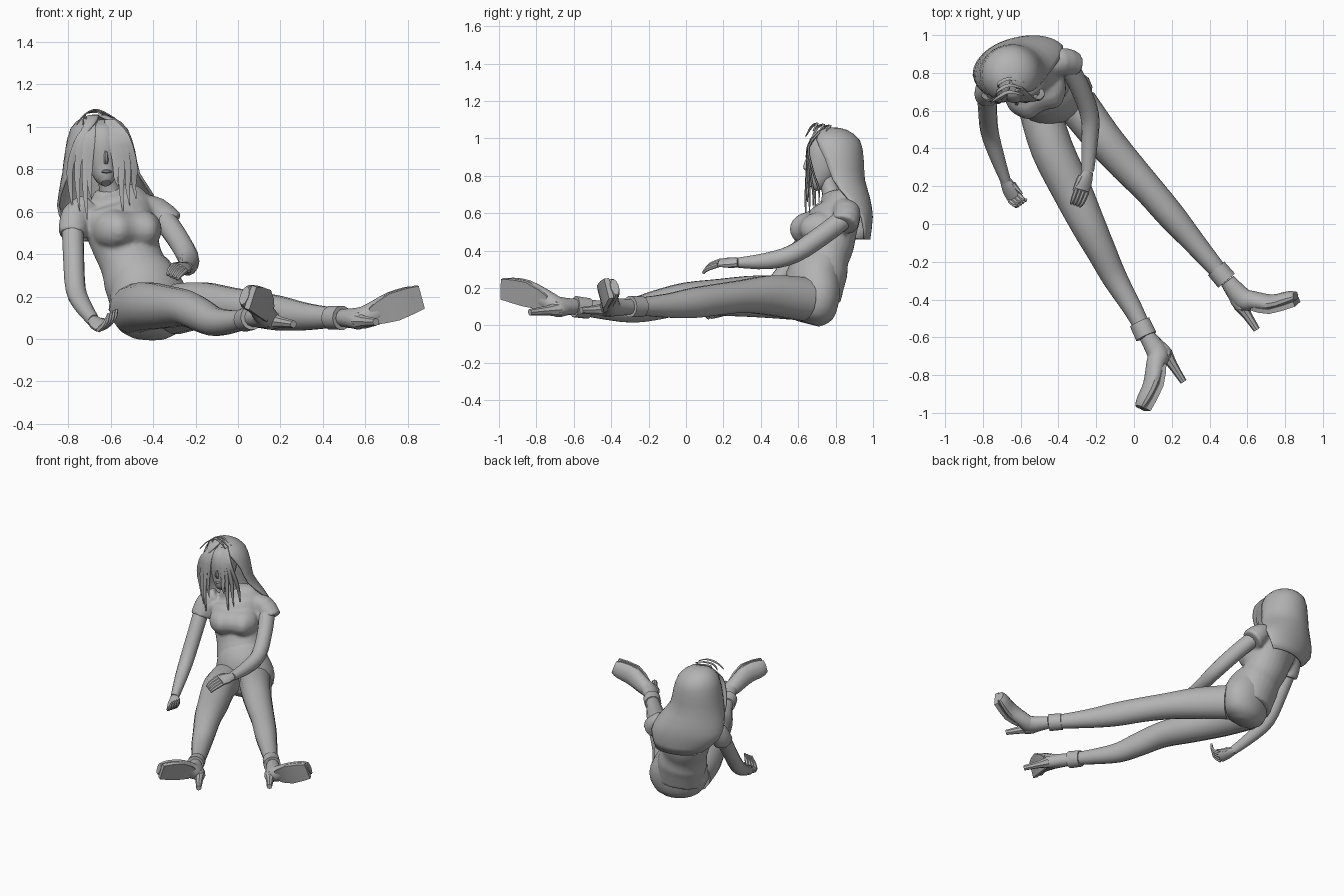
import bpy, math
from mathutils import Vector

cube = bpy.data.objects.get("Cube")
if cube:
    bpy.data.objects.remove(cube, do_unlink=True)

grey = bpy.data.materials.new("plain grey")
grey.use_nodes = True
colour = (0.45, 0.45, 0.45, 1)
grey.diffuse_color = colour
grey.node_tree.nodes["Principled BSDF"].inputs["Base Color"].default_value = colour

LATERAL = Vector((.92, .39, 0))    # towards the figure's left shoulder
FORWARD = Vector((.39, -.92, 0))   # the way the chest faces
UP = Vector((0, 0, 1))


def finish(name, verts, faces, angle=40):
    mesh = bpy.data.meshes.new(name)
    mesh.from_pydata(verts, [], faces)
    mesh.update()
    obj = bpy.data.objects.new(name, mesh)
    bpy.context.collection.objects.link(obj)
    mesh.materials.append(grey)
    bpy.ops.object.select_all(action='DESELECT')
    obj.select_set(True)
    bpy.context.view_layer.objects.active = obj
    bpy.ops.object.mode_set(mode='EDIT')
    bpy.ops.mesh.select_all(action='SELECT')
    bpy.ops.mesh.normals_make_consistent(inside=False)
    bpy.ops.object.mode_set(mode='OBJECT')
    bpy.ops.object.shade_smooth_by_angle(angle=math.radians(angle))
    return obj


def smooth_rows(rows, steps):
    """Catmull-Rom interpolation of rows of numbers."""
    out = []
    for i in range(len(rows) - 1):
        a, b, c, d = (rows[max(0, min(len(rows) - 1, i + k))] for k in (-1, 0, 1, 2))
        for s in range(steps):
            t = s / steps
            out.append([q + t / 2 * (r - p + t * (2*p - 5*q + 4*r - u + t * (3*q - p - 3*r + u)))
                        for p, q, r, u in zip(a, b, c, d)])
    return out + [list(rows[-1])]


def tube(name, rows, side=UP, sides=14, steps=3, angle=40):
    """Loft through rows of x, y, z, radius along side, other radius."""
    rows = smooth_rows(rows, steps)
    centres = [Vector(r[:3]) for r in rows]
    verts, faces = [], []
    for i, row in enumerate(rows):
        tangent = (centres[min(i + 1, len(rows) - 1)] - centres[max(i - 1, 0)]).normalized()
        u = (side - tangent * side.dot(tangent)).normalized()
        v = tangent.cross(u)
        for k in range(sides):
            a = math.tau * (k + .5) / sides
            verts.append(centres[i] + u * row[3] * math.cos(a) + v * row[4] * math.sin(a))
    for i in range(len(rows) - 1):
        for k in range(sides):
            n = (k + 1) % sides
            faces.append((i*sides + k, i*sides + n, (i+1)*sides + n, (i+1)*sides + k))
    faces.append(tuple(range(sides)))
    faces.append(tuple(range(len(verts) - sides, len(verts))))
    return finish(name, verts, faces, angle)


# Hips and legs
tube("hips", [(-.42, .65, .01, .09, .06), (-.42, .66, .055, .165, .12), (-.415, .67, .15, .205, .14),
              (-.44, .68, .26, .175, .14), (-.47, .71, .33, .15, .12)], LATERAL, 18)
tube("right_leg", [(-.50, .61, .14, .115, .11), (-.435, .4, .155, .115, .112), (-.33, .18, .15, .1, .105),
                   (-.245, 0, .145, .085, .092), (-.17, -.15, .11, .08, .078),
                   (-.1, -.29, .08, .067, .066), (0, -.46, .085, .05, .05), (.06, -.58, .1, .042, .042)])
tube("left_leg", [(-.3, .63, .14, .12, .11), (-.17, .46, .16, .11, .1), (-.04, .31, .155, .09, .09),
                  (.08, .18, .14, .085, .08), (.2, .04, .12, .082, .075),
                  (.32, -.1, .105, .065, .06), (.49, -.3, .1, .042, .042)])
tube("right_cuff", [(.03, -.52, .09, .056, .056), (.065, -.595, .1, .058, .058)], steps=1)
tube("left_cuff", [(.435, -.235, .1, .056, .056), (.49, -.3, .1, .058, .058)], steps=1)

# Shirt body, bust and sleeves, fused into one garment
shirt = tube("shirt", [(-.45, .72, .11, .14, .10), (-.465, .71, .26, .168, .148), (-.50, .733, .36, .155, .135),
                       (-.525, .757, .43, .162, .137), (-.55, .775, .52, .178, .133),
                       (-.575, .80, .6, .188, .122), (-.59, .803, .65, .163, .092),
                       (-.605, .79, .69, .095, .067), (-.61, .785, .71, .07, .06)], LATERAL, 24)
bust_rows = []
for along, height, depth in ((-.165, .02, .03), (-.145, .065, .075), (-.085, .095, .13), (0, .09, .115),
                             (.085, .095, .13), (.145, .065, .075), (.165, .02, .03)):
    centre = Vector((-.55, .765, .515)) + FORWARD * .065 + LATERAL * along
    bust_rows.append((*centre, height, depth))
garment = [
    shirt,
    tube("bust", bust_rows, UP, 16),
    tube("left_sleeve", [(-.48, .83, .635, .05, .06), (-.39, .86, .605, .068, .074),
                         (-.325, .845, .535, .08, .074)]),
    tube("right_sleeve", [(-.70, .765, .63, .06, .055), (-.765, .725, .58, .07, .068),
                          (-.78, .675, .49, .068, .067)], LATERAL)]
bpy.ops.object.select_all(action='DESELECT')
for part in garment:
    part.select_set(True)
bpy.context.view_layer.objects.active = shirt
bpy.ops.object.join()
fuse = shirt.modifiers.new("fuse", 'REMESH')
fuse.mode = 'VOXEL'
fuse.voxel_size = .011
fuse.use_smooth_shade = True
soften = shirt.modifiers.new("soften", 'SMOOTH')
soften.iterations = 6

tube("neck", [(-.60, .785, .68, .055, .055), (-.615, .765, .75, .045, .045), (-.63, .75, .82, .05, .05)], LATERAL)

# Arms
tube("left_arm", [(-.37, .87, .59, .055, .055), (-.295, .74, .49, .054, .052), (-.235, .58, .385, .052, .05),
                  (-.235, .44, .345, .046, .044), (-.245, .28, .335, .028, .033)])
tube("right_arm", [(-.78, .7, .55, .052, .052), (-.775, .6, .39, .05, .05), (-.765, .49, .235, .048, .048),
                   (-.73, .37, .155, .041, .041), (-.68, .23, .085, .028, .032)], LATERAL)


def hand(name, wrist, palm, tip, across, thumb_side):
    """Flat palm, four fingers and a thumb between given points."""
    wrist, palm, tip, across = map(Vector, (wrist, palm, tip, across))
    across.normalize()
    tube(name + "_palm", [(*wrist, .03, .026), (*wrist.lerp(palm, .5), .042, .023), (*palm, .042, .016)],
         across, 10)
    for k in range(4):
        root = palm + across * (k - 1.5) * .021
        end = tip + across * (k - 1.5) * .017
        bend = root.lerp(end, .5) + (palm - wrist) * .18
        tube(f"{name}_finger_{k + 1}", [(*root, .013, .013), (*bend, .012, .012), (*end, .007, .007)],
             across, 6)
    base = wrist.lerp(palm, .35) + across * .03 * thumb_side
    tube(name + "_thumb", [(*base, .015, .015), (*(base.lerp(palm, .5) + across * .022 * thumb_side), .013, .013),
                           (*(palm.lerp(tip, .2) + across * .045 * thumb_side), .006, .006)], across, 6)


hand("left_hand", (-.245, .28, .335), (-.275, .18, .335), (-.31, .10, .29), (.85, -.3, -.4), -1)
hand("right_hand", (-.68, .23, .085), (-.635, .14, .055), (-.59, .115, .13), (.7, .5, .4), 1)


def shoe(name, ankle, arch, ball_point, toe, heel_base, heel_tip):
    """Pointed upper with a flat sole and a tall tapering heel."""
    ankle, arch, ball_point, toe, heel_base, heel_tip = map(
        Vector, (ankle, arch, ball_point, toe, heel_base, heel_tip))
    axis = (toe - arch).normalized()
    drop = heel_tip - heel_base
    down = (drop - axis * drop.dot(axis)).normalized()
    across = axis.cross(down)
    back = heel_base.lerp(ankle, .3)
    tube(name + "_upper", [(*ankle, .042, .042), (*back.lerp(arch, .35), .05, .06), (*arch, .056, .05),
                           (*ball_point, .066, .04), (*ball_point.lerp(toe, .7), .06, .034),
                           (*toe, .045, .022)], across, 12)
    sole = [p + down * .033 for p in (arch, ball_point, toe)]
    tube(name + "_sole", [(*sole[0], .06, .016), (*sole[1], .098, .018), (*sole[2], .08, .02)],
         across, 4, 2, 25)
    tube(name + "_heel_seat", [(*heel_base.lerp(ankle, .6), .038, .038), (*heel_base, .042, .038),
                               (*arch.lerp(heel_base, .5), .04, .03)], across, 10)
    tube(name + "_heel", [(*heel_base, .04, .04), (*heel_base.lerp(heel_tip, .4), .026, .026),
                          (*heel_tip, .018, .018)], across, 8)


shoe("right_shoe", (.065, -.59, .1), (.115, -.74, .13), (.09, -.85, .18), (.03, -.97, .205),
     (.165, -.685, .085), (.262, -.835, .07))
shoe("left_shoe", (.495, -.3, .1), (.63, -.405, .115), (.73, -.415, .16), (.855, -.38, .205),
     (.565, -.43, .085), (.65, -.56, .08))

# Head and face
FACE_SIDE = Vector((.99, .12, 0))
tube("head", [(-.622, .675, .735, .022, .025), (-.624, .69, .755, .045, .05), (-.63, .715, .80, .068, .075),
              (-.635, .735, .86, .082, .098), (-.64, .75, .93, .088, .108), (-.645, .765, .99, .075, .09),
              (-.65, .77, 1.03, .03, .035)], FACE_SIDE, 16)
tube("nose", [(-.624, .655, .895, .006, .01), (-.622, .64, .85, .011, .014), (-.622, .647, .828, .01, .008)],
     FACE_SIDE, 8)
tube("lips", [(-.645, .655, .788, .003, .004), (-.62, .65, .79, .01, .012), (-.595, .66, .788, .003, .004)],
     UP, 8)

# Long hair, an open shell around the face: x, y, z, width, depth, half span in degrees
hair_rows = [(-.66, .78, 1.058, .02, .02, 175), (-.66, .785, 1.045, .075, .075, 165),
             (-.655, .79, .99, .135, .14, 145), (-.65, .79, .89, .165, .16, 122),
             (-.645, .79, .78, .185, .165, 108), (-.62, .81, .68, .23, .17, 90),
             (-.60, .845, .58, .25, .145, 75), (-.56, .865, .46, .18, .115, 62)]
hair_side, hair_back = Vector((.97, .25, 0)), Vector((-.25, .97, 0))
hair_rows = smooth_rows(hair_rows, 2)
count = 25
verts, faces = [], []
for i, (x, y, z, width, depth, span) in enumerate(hair_rows):
    for k in range(count):
        a = math.radians(span) * (2 * k / (count - 1) - 1)
        verts.append(Vector((x, y, z)) + hair_side * width * math.sin(a) + hair_back * depth * math.cos(a))
for i in range(len(hair_rows) - 1):
    for k in range(count - 1):
        p = i * count + k
        faces.append((p, p + 1, p + count + 1, p + count))
faces.append(tuple(range(count)))
hair = finish("hair", verts, faces, 50)
thick = hair.modifiers.new("thickness", 'SOLIDIFY')
thick.thickness = .012

# Loose strands hanging in front: top x, bottom x, bottom y, bottom z
strands = [(-.70, -.755, .66, .60), (-.69, -.72, .64, .56), (-.68, -.70, .65, .66), (-.67, -.79, .69, .62),
           (-.61, -.55, .66, .59), (-.60, -.52, .68, .63), (-.62, -.575, .645, .72), (-.59, -.49, .71, .66)]
for i, (top, low, y, z) in enumerate(strands):
    tube(f"strand_{i + 1}", [(top, .71, 1.03, .012, .008), (top * .4 + low * .6, .655, .95, .022, .007),
                             (low, (y + .65) / 2, .82, .018, .006), (low, y, (z + .8) / 2, .012, .006),
                             (low + .01, y, z, .002, .002)], Vector((1, 0, 0)), 6)

# Stray loops on the crown
for i in range(3):
    y = .67 + i * .035
    tube(f"stray_loop_{i + 1}", [(-.76 + i * .03, y - .03, 1.01, .003, .003), (-.72, y, 1.06, .008, .004),
                                 (-.66, y + .03, 1.08 - i * .006, .01, .004),
                                 (-.58, y + .01, 1.04, .003, .003)], Vector((0, 1, 0)), 6)
